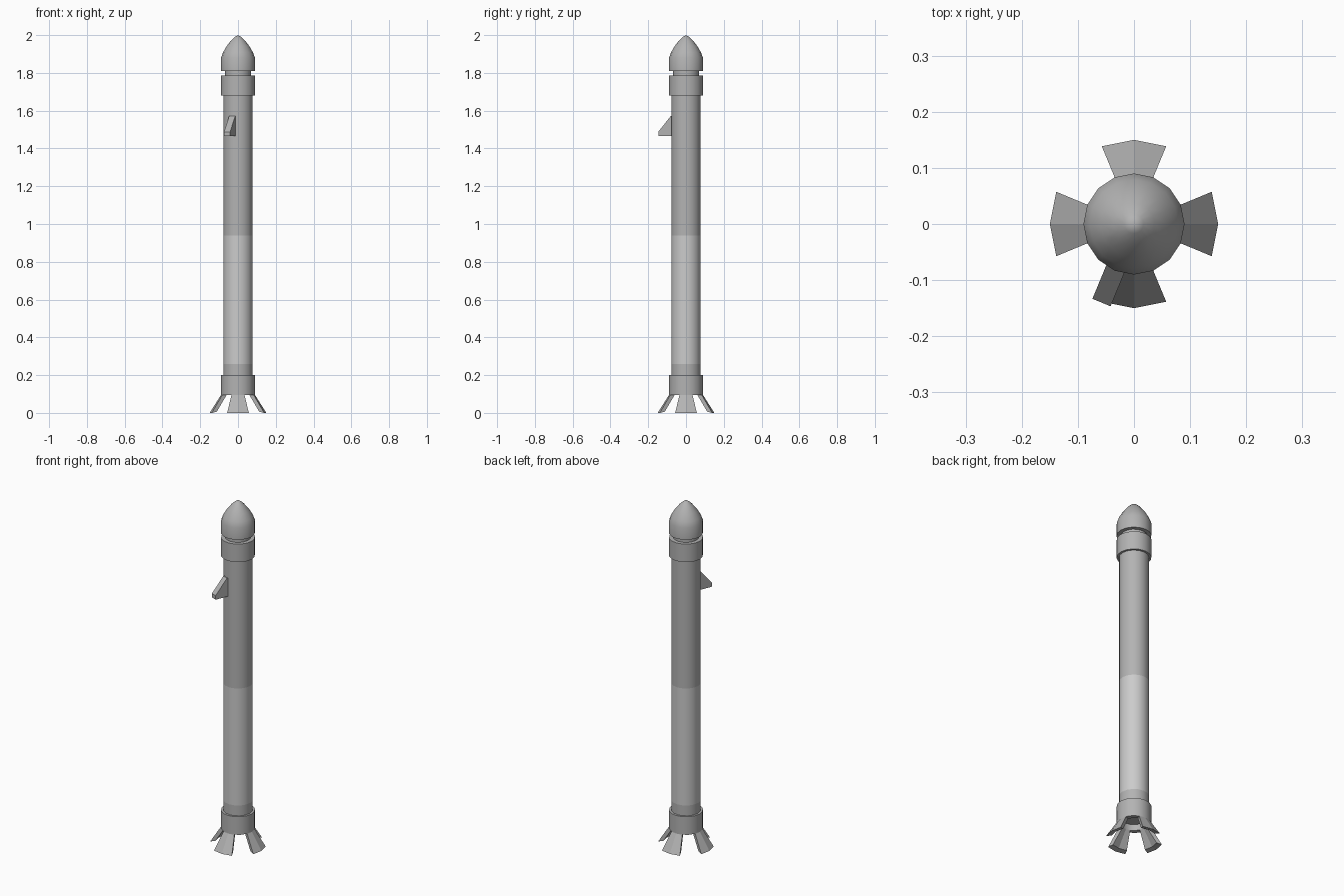
import bpy, bmesh, math
from mathutils import Matrix

if "Cube" in bpy.data.objects:
    bpy.data.objects.remove(bpy.data.objects["Cube"])

SIDES = 16


def grey(name, v):
    m = bpy.data.materials.new(name)
    m.diffuse_color = (v, v, v, 1)
    m.use_nodes = True
    m.node_tree.nodes["Principled BSDF"].inputs["Base Color"].default_value = m.diffuse_color
    return m


dark = grey("dark_grey", 0.45)
light = grey("light_grey", 0.75)


def finish(name, bm, mat, smooth=True):
    bmesh.ops.remove_doubles(bm, verts=bm.verts, dist=1e-5)
    bmesh.ops.recalc_face_normals(bm, faces=bm.faces)
    me = bpy.data.meshes.new(name)
    bm.to_mesh(me)
    bm.free()
    me.materials.append(mat)
    ob = bpy.data.objects.new(name, me)
    bpy.context.collection.objects.link(ob)
    if smooth:
        bpy.ops.object.select_all(action='DESELECT')
        ob.select_set(True)
        bpy.context.view_layer.objects.active = ob
        bpy.ops.object.shade_smooth_by_angle(angle=math.radians(35))
    return ob


def lathe(name, profile, mat):
    """Spin an (r, z) profile into a 16-sided form."""
    bm = bmesh.new()
    vs = [bm.verts.new((r, 0, z)) for r, z in profile]
    es = [bm.edges.new(p) for p in zip(vs, vs[1:])]
    bmesh.ops.spin(bm, geom=vs + es, cent=(0, 0, 0), axis=(0, 0, 1),
                   angle=math.tau, steps=SIDES, use_merge=False)
    return finish(name, bm, mat)


# Body bands
lathe("lower_band", [(0.078, 0.19), (0.078, 0.26)], dark)
lathe("light_body", [(0.078, 0.26), (0.078, 0.94)], light)
lathe("dark_body", [(0.078, 0.94), (0.078, 1.69)], dark)

# Tail collar, with a recessed hollow underneath
lathe("tail_collar", [(0.076, 0.2), (0.09, 0.2), (0.09, 0.095), (0.065, 0.095),
                      (0.065, 0.13), (0, 0.13)], dark)

# Head collar, neck and pointed nose
lathe("head_collar", [(0.076, 1.68), (0.09, 1.68), (0.09, 1.785), (0.066, 1.785)], dark)
lathe("neck", [(0.068, 1.78), (0.068, 1.815)], dark)
lathe("nose", [(0.066, 1.81), (0.09, 1.81), (0.09, 1.88), (0.079, 1.909), (0.06, 1.942),
               (0.037, 1.971), (0.017, 1.99), (0, 2.0)], dark)

# Four flared tail petals, each two facets wide
section = [(0.09, 0.095), (0.15, 0), (0.122, 0.006), (0.065, 0.095)]
for i in range(4):
    bm = bmesh.new()
    rows = []
    for k in (-1, 0, 1):
        a = i * math.pi / 2 + k * math.tau / SIDES
        rows.append([bm.verts.new((r * math.cos(a), r * math.sin(a), z)) for r, z in section])
    for p, q in zip(rows, rows[1:]):
        for j in range(4):
            n = (j + 1) % 4
            bm.faces.new((p[j], p[n], q[n], q[j]))
    bm.faces.new(rows[0])
    bm.faces.new(rows[-1])
    finish(f"tail_petal_{i + 1}", bm, dark, smooth=False)

# Single wedge-shaped switch, aligned with one body edge
bm = bmesh.new()
outline = [(-0.07, 1.465), (-0.1515, 1.465), (-0.1515, 1.488), (-0.08, 1.572), (-0.07, 1.572)]
face = bm.faces.new([bm.verts.new((-0.0175, y, z)) for y, z in outline])
new = bmesh.ops.extrude_face_region(bm, geom=[face])["geom"]
bmesh.ops.translate(bm, verts=[v for v in new if isinstance(v, bmesh.types.BMVert)],
                    vec=(0.035, 0, 0))
bmesh.ops.transform(bm, matrix=Matrix.Rotation(-math.tau / SIDES, 4, 'Z'), verts=bm.verts)
finish("switch_wedge", bm, dark, smooth=False)
